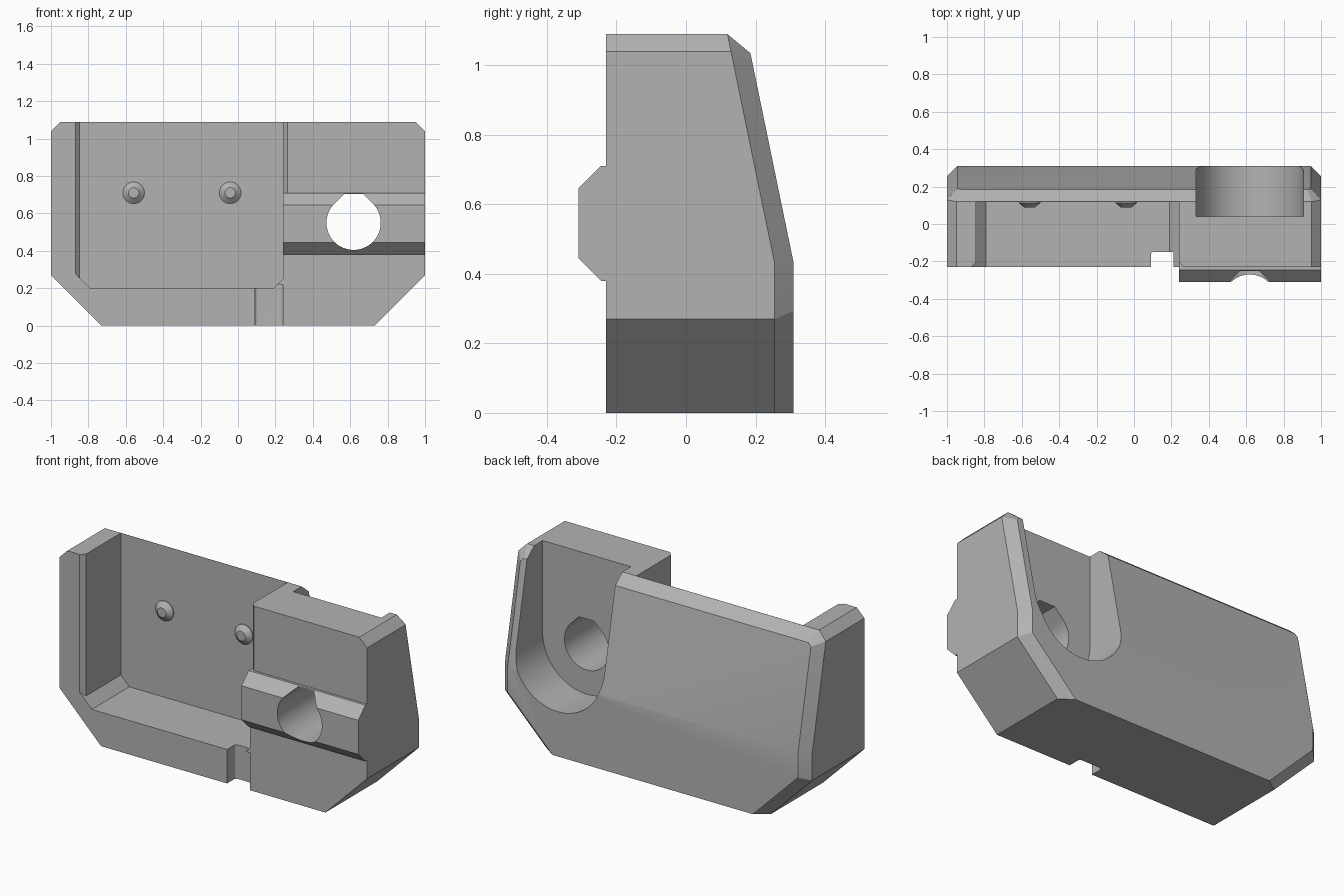
import bpy, bmesh
from math import sin, cos, pi, radians

if "Cube" in bpy.data.objects:
    bpy.data.objects.remove(bpy.data.objects["Cube"])

grey = bpy.data.materials.new("matte grey")
grey.use_nodes = True
COLOR = (0.45, 0.45, 0.45, 1)
grey.diffuse_color = COLOR
grey.node_tree.nodes["Principled BSDF"].inputs["Base Color"].default_value = COLOR


def hull(name, points):
    """Convex solid around a set of points."""
    bm = bmesh.new()
    for p in points:
        bm.verts.new(p)
    res = bmesh.ops.convex_hull(bm, input=bm.verts[:])
    loose = {v for v in res["geom_interior"] + res["geom_unused"]
             if isinstance(v, bmesh.types.BMVert)}
    bmesh.ops.delete(bm, geom=list(loose), context="VERTS")
    bmesh.ops.dissolve_limit(bm, angle_limit=radians(0.5), verts=bm.verts[:], edges=bm.edges[:])
    bmesh.ops.recalc_face_normals(bm, faces=bm.faces[:])
    mesh = bpy.data.meshes.new(name)
    bm.to_mesh(mesh)
    bm.free()
    mesh.materials.append(grey)
    obj = bpy.data.objects.new(name, mesh)
    bpy.context.collection.objects.link(obj)
    return obj


def prism(name, profile, axis, lo, hi):
    """Convex profile in the two remaining axes, extruded along axis."""
    pts = []
    for d in (lo, hi):
        for p in profile:
            q = list(p)
            q.insert("xyz".index(axis), d)
            pts.append(q)
    return hull(name, pts)


def combine(target, tool, operation):
    mod = target.modifiers.new(tool.name, "BOOLEAN")
    mod.operation = operation
    mod.solver = "EXACT"
    mod.object = tool
    bpy.context.view_layer.objects.active = target
    bpy.ops.object.modifier_apply(modifier=mod.name)
    bpy.data.objects.remove(tool)


def arc(cx, cy, r, start, end, n):
    return [(cx + r * cos(radians(start + (end - start) * i / n)),
             cy + r * sin(radians(start + (end - start) * i / n))) for i in range(n + 1)]


# Main body: clipped outline, sloping back, chamfered rear edges
FRONT, BACK, BEND, TOP, CH = -0.23, 0.31, 0.43, 1.09, 0.055


def rear_y(z):
    return BACK - max(0, z - BEND) * 0.206


outline = [(0.73, 0), (1, 0.27), (1, BEND), (1, 1.04), (0.95, TOP)]
inset = [(0.652, 0), (0.945, 0.293), (0.945, BEND), (0.945, 1.017), (0.927, TOP - CH)]
points = []
for s in (-1, 1):
    points += [(s * x, FRONT, z) for x, z in outline]
    points += [(s * x, rear_y(z) - CH, z) for x, z in outline]
    points += [(s * x, rear_y(z), z) for x, z in inset]
body = hull("bracket_body", points)

# Open-topped front recess with clipped lower corners
recess = [(-0.845, 1.2), (-0.845, 0.255), (-0.79, 0.2), (0.19, 0.2), (0.24, 0.25), (0.24, 1.2)]
combine(body, prism("recess_cutter", recess, "y", -0.4, 0.118), "DIFFERENCE")

# Chamfers on the two front edges of the recess
left_edge = [(-0.88, -0.24), (-0.845, -0.205), (-0.8, -0.205), (-0.8, -0.24)]
combine(body, hull("left_chamfer_cutter",
                   [(x, y, z) for x, y in left_edge for z in (-x - 0.59, 1.2)]), "DIFFERENCE")
right_edge = [(0.275, -0.24), (0.24, -0.205), (0.2, -0.205), (0.2, -0.24)]
combine(body, prism("right_chamfer_cutter", right_edge, "z", 0.7, 1.2), "DIFFERENCE")

# Notch in the lower front lip
notch = [(0.24, -0.3), (0.09, -0.3)] + arc(0.105, -0.165, 0.015, 180, 90, 5) \
    + arc(0.225, -0.165, 0.015, 90, 0, 5)
combine(body, prism("notch_cutter", notch, "z", -0.1, 0.22), "DIFFERENCE")

# Front rail with bevelled long edges
rail = [(-0.16, 0.71), (-0.245, 0.71), (-0.31, 0.645), (-0.31, 0.445), (-0.245, 0.38), (-0.16, 0.38)]
combine(body, prism("rail", rail, "x", 0.24, 1), "UNION")

# U-shaped pocket in the back, open at the top
HOLE_X, HOLE_Z = 0.618, 0.55
pocket = arc(HOLE_X, HOLE_Z, 0.287, 180, 360, 40) + [(HOLE_X + 0.287, 1.3), (HOLE_X - 0.287, 1.3)]
combine(body, prism("pocket_cutter", pocket, "y", 0.04, 0.5), "DIFFERENCE")

# Teardrop through hole with a flat top
hole = arc(HOLE_X, HOLE_Z, 0.145, 135, 405, 48) + [(HOLE_X + 0.05, 0.705), (HOLE_X - 0.05, 0.705)]
combine(body, prism("hole_cutter", hole, "y", -0.5, 0.2), "DIFFERENCE")

# Two tapered locating pegs on the recess floor
pegs = []
for i, x in enumerate((-0.558, -0.042)):
    rings = [(0.125, 0.058), (0.113, 0.058), (0.088, 0.028)]
    pegs.append(hull(f"locating_peg_{i + 1}",
                     [(px, y, pz) for y, r in rings for px, pz in arc(x, 0.71, r, 0, 360 * 31 / 32, 31)]))
    combine(body, pegs.pop(), "UNION")

# Smooth curved walls, keep corners sharp
bpy.ops.object.select_all(action="DESELECT")
body.select_set(True)
bpy.context.view_layer.objects.active = body
bpy.ops.object.shade_smooth_by_angle(angle=radians(20))
